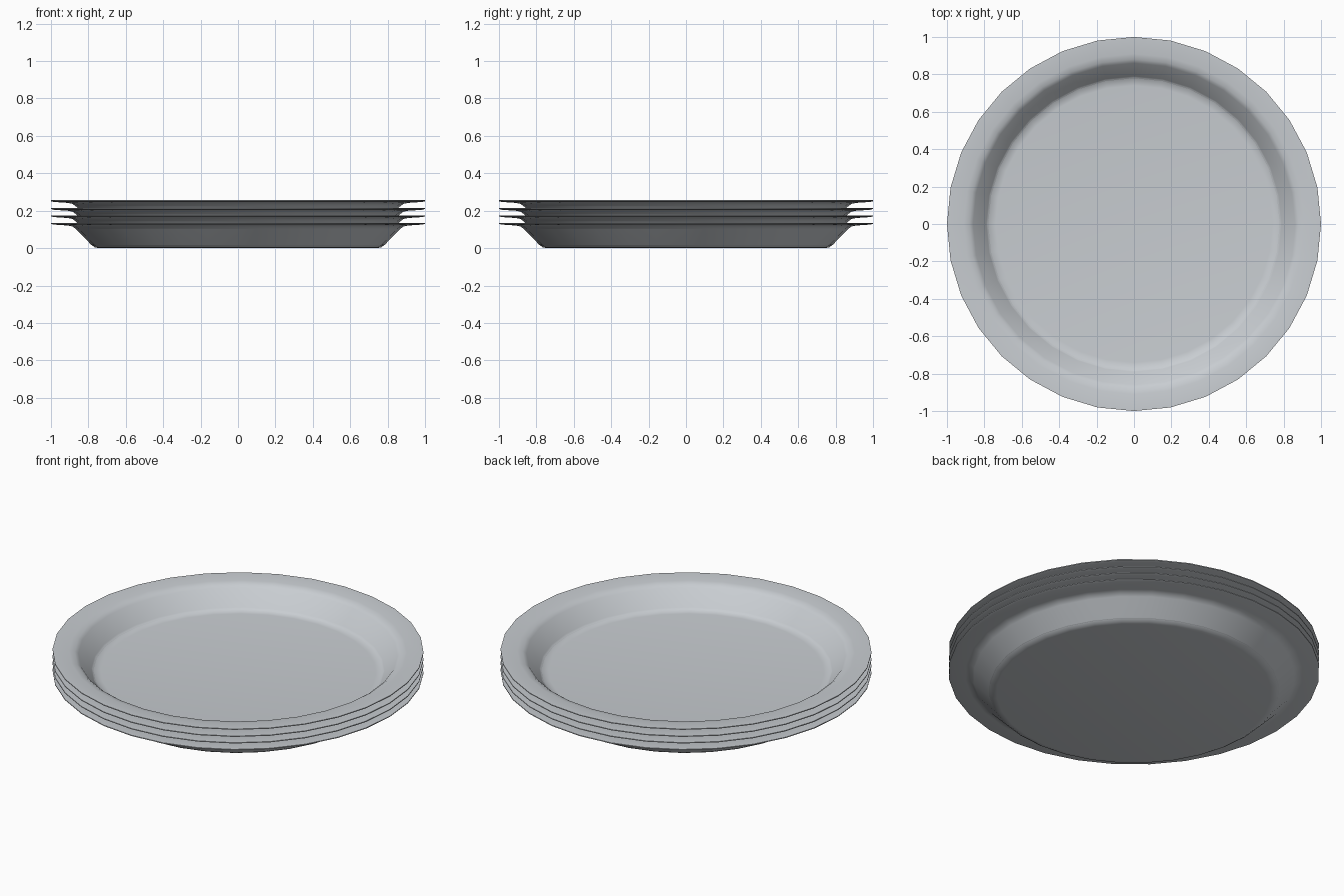
import bpy, bmesh, math
from mathutils import Matrix

cube = bpy.data.objects.get("Cube")
if cube:
    bpy.data.objects.remove(cube, do_unlink=True)

# Pale grey ceramic
ceramic = bpy.data.materials.new("pale_grey_ceramic")
ceramic.use_nodes = True
colour = (0.58, 0.61, 0.64, 1)
ceramic.diffuse_color = colour
bsdf = next(n for n in ceramic.node_tree.nodes if n.type == 'BSDF_PRINCIPLED')
bsdf.inputs["Base Color"].default_value = colour

SIDES = 32
# Closed plate section: underside outwards, round the lip, then back inwards
PROFILE = [
    (0, 0.004), (0.74, 0.004), (0.765, 0.008), (0.785, 0.022),
    (0.865, 0.105), (0.885, 0.12), (0.91, 0.125), (0.985, 0.13), (1.0, 0.134),
    (1.0, 0.139), (0.985, 0.139), (0.91, 0.133), (0.88, 0.128), (0.86, 0.114),
    (0.79, 0.028), (0.78, 0.018), (0.74, 0.014), (0, 0.013),
]


def make_plate(name, height):
    bm = bmesh.new()
    verts = [bm.verts.new((r, 0, z)) for r, z in PROFILE]
    edges = [bm.edges.new(pair) for pair in zip(verts, verts[1:])]
    bmesh.ops.spin(bm, geom=verts + edges, cent=(0, 0, 0), axis=(0, 0, 1),
                   angle=math.tau, steps=SIDES, use_merge=True)
    bmesh.ops.remove_doubles(bm, verts=bm.verts, dist=0.0005)
    bmesh.ops.recalc_face_normals(bm, faces=bm.faces)
    bmesh.ops.transform(bm, matrix=Matrix.Translation((0, 0, height)), verts=bm.verts)
    mesh = bpy.data.meshes.new(name)
    bm.to_mesh(mesh)
    bm.free()
    mesh.materials.append(ceramic)
    plate = bpy.data.objects.new(name, mesh)
    bpy.context.collection.objects.link(plate)
    bpy.ops.object.select_all(action='DESELECT')
    plate.select_set(True)
    bpy.context.view_layer.objects.active = plate
    bpy.ops.object.shade_smooth_by_angle(angle=math.radians(40))


# Four plates nested in a stack
for name, height in (("bottom_plate", -0.004), ("second_plate", 0.036),
                     ("third_plate", 0.075), ("top_plate", 0.117)):
    make_plate(name, height)
